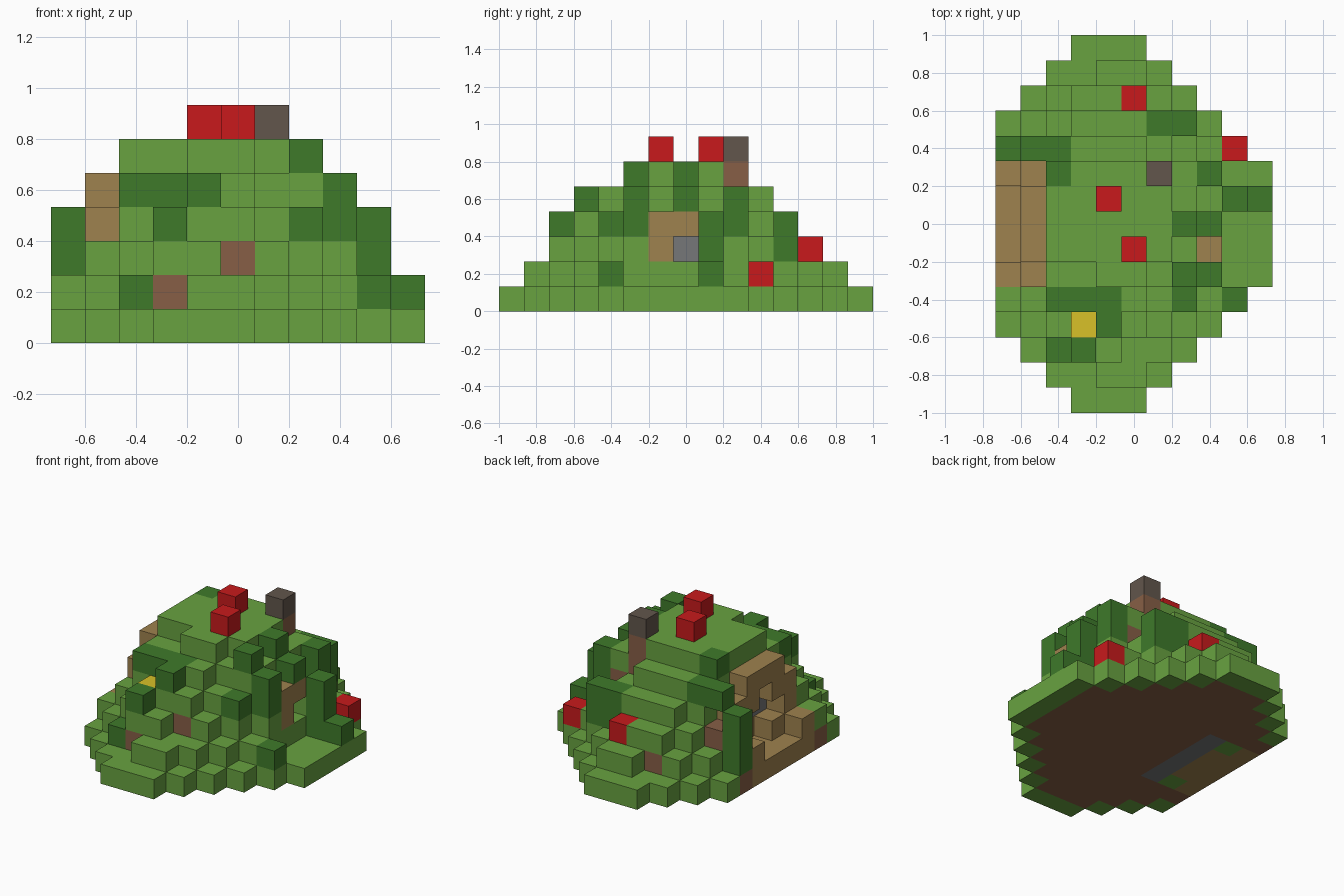
import bpy, bmesh
from mathutils import Vector

if "Cube" in bpy.data.objects:
    bpy.data.objects.remove(bpy.data.objects["Cube"], do_unlink=True)

U = 2 / 15  # block size; blocks are indexed (i, j, k) along x, y, z
COLOURS = {
    "grass": (104, 162, 64), "leaf": (62, 122, 42), "wood": (159, 130, 78),
    "dirt": (135, 95, 70), "soot": (98, 86, 76), "stone": (118, 119, 121),
    "red": (200, 26, 28), "yellow": (217, 193, 40),
}


def linear(c):
    c /= 255
    return c / 12.92 if c <= 0.04045 else ((c + 0.055) / 1.055) ** 2.4


def make_material(name, rgb):
    m = bpy.data.materials.new(name)
    m.use_nodes = True
    colour = (*[linear(c) for c in rgb], 1)
    m.diffuse_color = colour
    m.node_tree.nodes["Principled BSDF"].inputs["Base Color"].default_value = colour
    return m


mats = {n: make_material(n, c) for n, c in COLOURS.items()}
blocks = {}  # (i, j, k) -> (part, colour)


def span(v):
    return range(v[0], v[1] + 1) if isinstance(v, tuple) else (v,)


def fill(part, colour, i, j, k):
    for a in span(i):
        for b in span(j):
            for c in span(k):
                blocks[a, b, c] = (part, colour)


def clear(i, j, k):
    for a in span(i):
        for b in span(j):
            for c in span(k):
                blocks.pop((a, b, c), None)


def terrace(k, i0, i1, j0, j1, cut_left, cut_right):
    """One hill layer: a rectangle with diagonally stepped corners."""
    for i in span((i0, i1)):
        for j in span((j0, j1)):
            edge = min(j - j0, j1 - j)
            if i - i0 + edge >= cut_left and i1 - i + edge >= cut_right:
                fill("hill", "grass", i, j, k)


# Stepped hill, each layer set in from the one below
terrace(0, 0, 10, 0, 14, 3, 5)
terrace(1, 0, 8, 1, 13, 3, 3)
terrace(2, 1, 8, 2, 12, 2, 3)
terrace(3, 1, 7, 3, 11, 2, 2)
terrace(4, 2, 7, 4, 10, 0, 2)
terrace(5, 2, 6, 5, 9, 0, 1)
for j in (5, 9):
    fill("hill", "grass", 7, j, 4)

# Gaps worn into the terraces
for i, j, k in ((3, 1, 1), (3, 13, 1), (5, 2, 2), ((2, 3), 5, 5)):
    clear(i, j, k)

# Bare earth patches
for i, j, k in ((3, 2, 1), (5, 3, 2), (3, 12, 1), (1, 10, 2), (7, 9, 3),
                (0, 4, 0), (0, 10, 0)):
    fill("earth_patches", "dirt", i, j, k)

# Bushes
for i, j, k in (
    (2, 2, 1), (3, 2, 3), (4, 3, 4), ((2, 4), 4, 4), (7, 4, 3),
    (8, 5, (3, 4)), (7, 5, 5), (7, 7, 5), (9, 8, (1, 3)), (10, 8, 1),
    (8, 9, (3, 4)), (9, 4, 1), ((6, 7), 11, (2, 3)), (2, 9, 5),
    ((1, 2), 10, 4), (0, 10, (1, 3)),
):
    fill("bushes", "leaf", i, j, k)

# Entrance porch: floor, back wall, arch and low side posts
clear((0, 1), (5, 9), (1, 5))
fill("porch_floor", "wood", (0, 1), (5, 9), 0)
fill("porch_wall", "wood", 2, (6, 8), (1, 3))
for j in (5, 9):
    fill("porch_footings", "grass", 1, j, 0)
    fill("porch_arch", "wood", 1, j, (1, 3))
    fill("porch_posts", "wood", 0, j, 1)
fill("porch_arch", "wood", 1, (6, 8), (3, 4))
clear(1, 7, 3)
fill("porch_seat", "wood", 1, 6, 1)
fill("door_window", "stone", 2, (6, 7), 2)
fill("foundation", "stone", 2, (5, 9), 0)

# Side window recessed behind its frame, with the bush above
clear(8, 7, 2)
fill("side_window_frame", "wood", 8, 6, (2, 3))
fill("side_window_frame", "wood", 8, 7, 3)
fill("side_window", "stone", 7, 7, 2)
fill("bushes", "leaf", 8, 7, 4)

# Chimney
fill("chimney_base", "dirt", 6, 9, (4, 5))
fill("chimney_top", "soot", 6, 9, 6)

# Flowers
for i, j, k in ((4, 8, 6), (5, 6, 6), (5, 12, 2), (9, 10, 1)):
    fill("red_flowers", "red", i, j, k)
fill("yellow_flower", "yellow", 3, 3, 3)


def build(part):
    """Make one mesh from the exposed faces of a part's blocks."""
    cells = [(c, v[1]) for c, v in blocks.items() if v[0] == part]
    mesh = bpy.data.meshes.new(part)
    slots = []
    bm = bmesh.new()

    def slot(name):
        if name not in slots:
            slots.append(name)
            mesh.materials.append(mats[name])
        return slots.index(name)

    for (i, j, k), colour in cells:
        centre = Vector((i - 5, j - 7, k + 0.5)) * U
        for axis in range(3):
            for sign in (-1, 1):
                n = Vector((0, 0, 0))
                n[axis] = sign
                if (i + int(n.x), j + int(n.y), k + int(n.z)) in blocks:
                    continue
                a = Vector((0, 0, 0))
                a[(axis + 1) % 3] = 1
                b = n.cross(a)
                corners = (a + b, b - a, -a - b, a - b)
                face = bm.faces.new([bm.verts.new(centre + (n + c) * U / 2)
                                     for c in corners])
                # underside of the hill shows earth inside its grassy rim
                inner = all((i + x, j + y, 0) in blocks
                            for x, y in ((1, 0), (-1, 0), (0, 1), (0, -1)))
                under = k == 0 and axis == 2 and sign < 0
                earthy = part == "hill" and under and inner
                face.material_index = slot("dirt" if earthy else colour)
    bmesh.ops.remove_doubles(bm, verts=bm.verts, dist=0.001)
    bm.to_mesh(mesh)
    bm.free()
    bpy.context.collection.objects.link(bpy.data.objects.new(part, mesh))


for part in sorted({v[0] for v in blocks.values()}):
    build(part)
